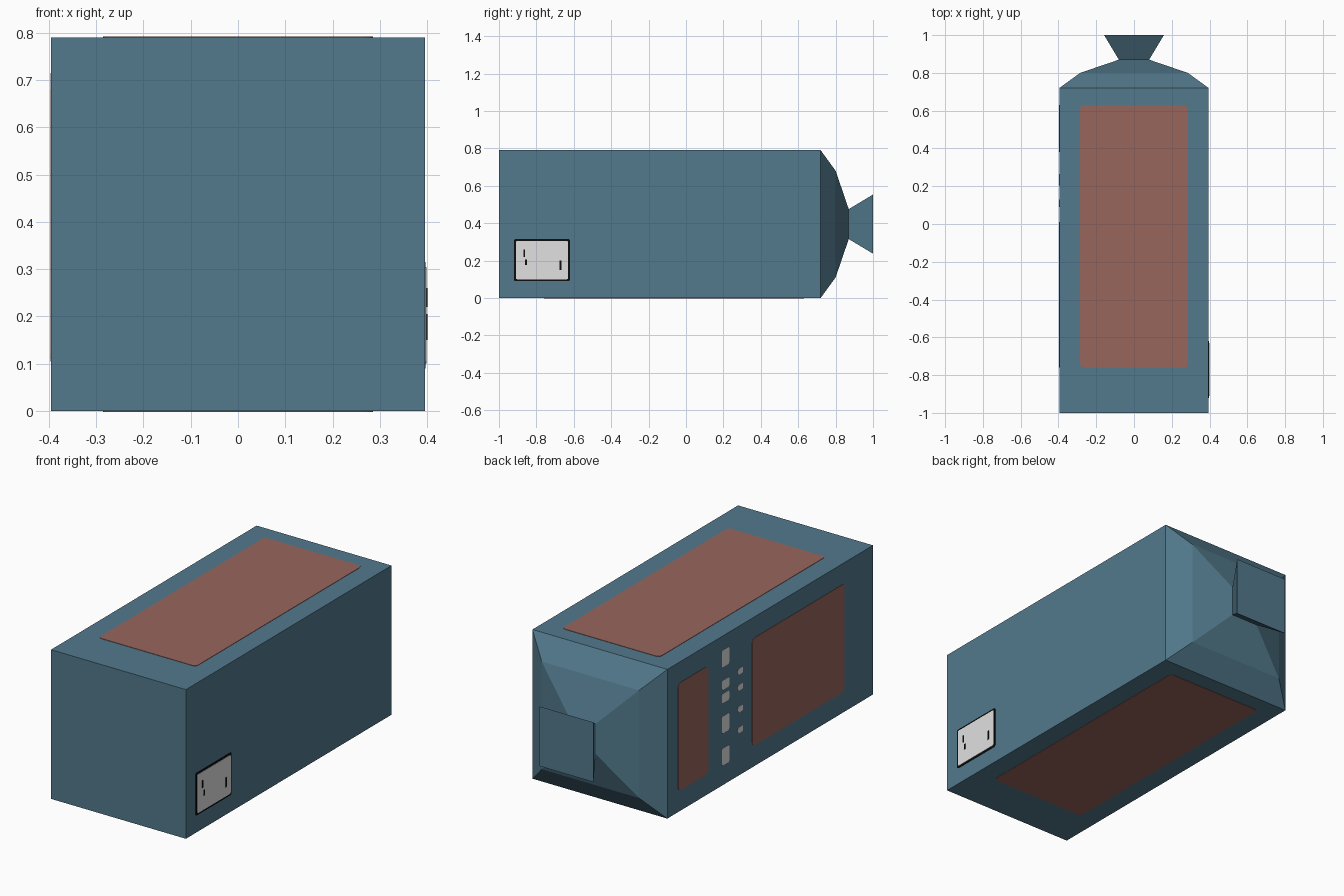
import bpy, bmesh, math

if "Cube" in bpy.data.objects:
    bpy.data.objects.remove(bpy.data.objects["Cube"])

W, H = 0.395, 0.79      # half width and height of the square body
ZC = H / 2


def material(name, rgb):
    m = bpy.data.materials.new(name)
    m.diffuse_color = (*rgb, 1)
    m.use_nodes = True
    m.node_tree.nodes["Principled BSDF"].inputs["Base Color"].default_value = m.diffuse_color
    return m


BLUE = material("slate_blue", (0.084, 0.191, 0.262))
RED = material("brick_red", (0.314, 0.133, 0.107))
LIGHT = material("light_grey", (0.75, 0.75, 0.75))
BLACK = material("black", (0.004, 0.004, 0.004))


def make_object(name, bm, mat):
    bmesh.ops.recalc_face_normals(bm, faces=bm.faces)
    me = bpy.data.meshes.new(name)
    bm.to_mesh(me)
    bm.free()
    me.materials.append(mat)
    ob = bpy.data.objects.new(name, me)
    bpy.context.collection.objects.link(ob)
    return ob


def square_loft(name, rings, mat):
    """Loft centred squares given as (y, half size), capped at both ends."""
    bm = bmesh.new()
    loops = [[bm.verts.new((sx * s, y, ZC + sz * s))
              for sx, sz in ((-1, -1), (1, -1), (1, 1), (-1, 1))] for y, s in rings]
    for a, b in zip(loops, loops[1:]):
        for i in range(4):
            j = (i + 1) % 4
            bm.faces.new((a[i], a[j], b[j], b[i]))
    bm.faces.new(loops[0])
    bm.faces.new(loops[-1])
    return make_object(name, bm, mat)


def plate(name, side, y0, y1, v0, v1, mat, r=0.02, t=0.002):
    """Thin rounded plate on a body side; v is z on the walls, x on top and bottom."""
    place = {"right": lambda y, v, d: (W + d, y, v),
             "left": lambda y, v, d: (-W - d, y, v),
             "top": lambda y, v, d: (v, y, H + d),
             "bottom": lambda y, v, d: (v, y, -d)}[side]
    outline = []
    corners = ((y1 - r, v1 - r), (y0 + r, v1 - r), (y0 + r, v0 + r), (y1 - r, v0 + r))
    steps = 4 if r > 0 else 0
    for q, (cy, cv) in enumerate(corners):
        for k in range(steps + 1):
            a = math.pi / 2 * (q + k / max(steps, 1))
            outline.append((cy + r * math.cos(a), cv + r * math.sin(a)))
    bm = bmesh.new()
    inner = [bm.verts.new(place(y, v, -0.001)) for y, v in outline]
    outer = [bm.verts.new(place(y, v, t)) for y, v in outline]
    n = len(outline)
    bm.faces.new(inner)
    bm.faces.new(outer)
    for i in range(n):
        j = (i + 1) % n
        bm.faces.new((inner[i], inner[j], outer[j], outer[i]))
    return make_object(name, bm, mat)


# Body with tapered shoulder, then the flared neck
square_loft("body", [(-1, W), (0.72, W), (0.80, 0.285), (0.87, 0.08)], BLUE)
square_loft("flared_neck", [(0.87, 0.08), (1.0, 0.158)], BLUE)

# Red panels
for side in ("top", "bottom"):
    plate(side + "_panel", side, -0.76, 0.63, -0.285, 0.285, RED)
plate("left_large_panel", "left", -0.76, 0.01, 0.11, 0.68, RED)
plate("left_small_panel", "left", 0.38, 0.63, 0.11, 0.68, RED)

# Label with black border on the right side
plate("label_border", "right", -0.92, -0.62, 0.09, 0.315, BLACK, r=0.01)
plate("label", "right", -0.91, -0.63, 0.10, 0.305, LIGHT, r=0.008, t=0.004)
for i, (y, z, h) in enumerate([(-0.865, 0.24, 0.04), (-0.855, 0.19, 0.03),
                               (-0.67, 0.175, 0.05)]):
    plate(f"label_mark_{i}", "right", y - 0.005, y + 0.005, z - h / 2, z + h / 2,
          BLACK, r=0, t=0.006)

# Plain pale marks between the left panels, in two columns
for i, (z, h) in enumerate([(0.67, 0.09), (0.53, 0.05), (0.46, 0.05),
                            (0.32, 0.09), (0.15, 0.09)]):
    plate(f"pale_block_{i}", "left", 0.205, 0.265, z - h / 2, z + h / 2, LIGHT, r=0.008)
for i, z in enumerate((0.55, 0.465, 0.35, 0.24)):
    plate(f"pale_dot_{i}", "left", 0.09, 0.13, z - 0.016, z + 0.016, LIGHT, r=0.008)
